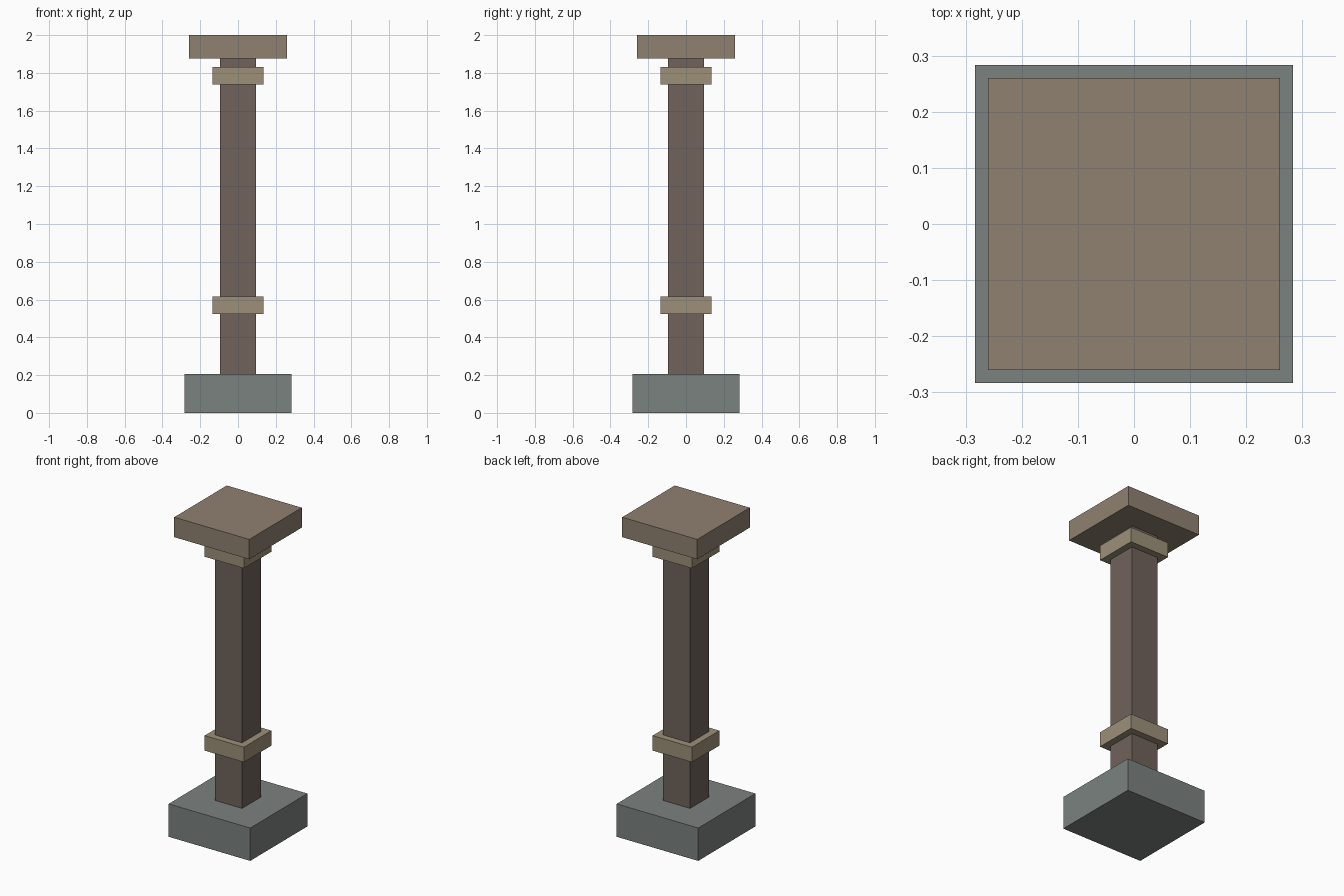
import bpy

if "Cube" in bpy.data.objects:
    bpy.data.objects.remove(bpy.data.objects["Cube"])


def material(name, rgb):
    # Convert 0-255 sRGB to linear
    m = bpy.data.materials.new(name)
    m.diffuse_color = [((c / 255 + 0.055) / 1.055) ** 2.4 for c in rgb] + [1.0]
    m.use_nodes = True
    m.node_tree.nodes["Principled BSDF"].inputs["Base Color"].default_value = m.diffuse_color
    return m


def block(name, half, z0, z1, mat):
    # Square block centred on the z axis
    bpy.ops.mesh.primitive_cube_add(size=1, location=(0, 0, (z0 + z1) / 2))
    ob = bpy.context.object
    ob.name = name
    ob.scale = (2 * half, 2 * half, z1 - z0)
    bpy.ops.object.transform_apply(location=False, rotation=False, scale=True)
    ob.data.materials.append(mat)
    return ob


stone = material("grey_stone", (123, 130, 127))
dark_wood = material("dark_wood", (112, 99, 91))
trim = material("pale_trim", (156, 144, 120))
light_wood = material("light_wood", (144, 129, 113))

# Footing, post and cap
block("base", 0.283, 0.0, 0.206, stone)
block("shaft", 0.094, 0.206, 1.875, dark_wood)
block("cap", 0.26, 1.875, 2.0, light_wood)

# Two matching collars around the post
for name, z in (("lower_collar", 0.523), ("upper_collar", 1.738)):
    block(name, 0.136, z, z + 0.094, trim)
